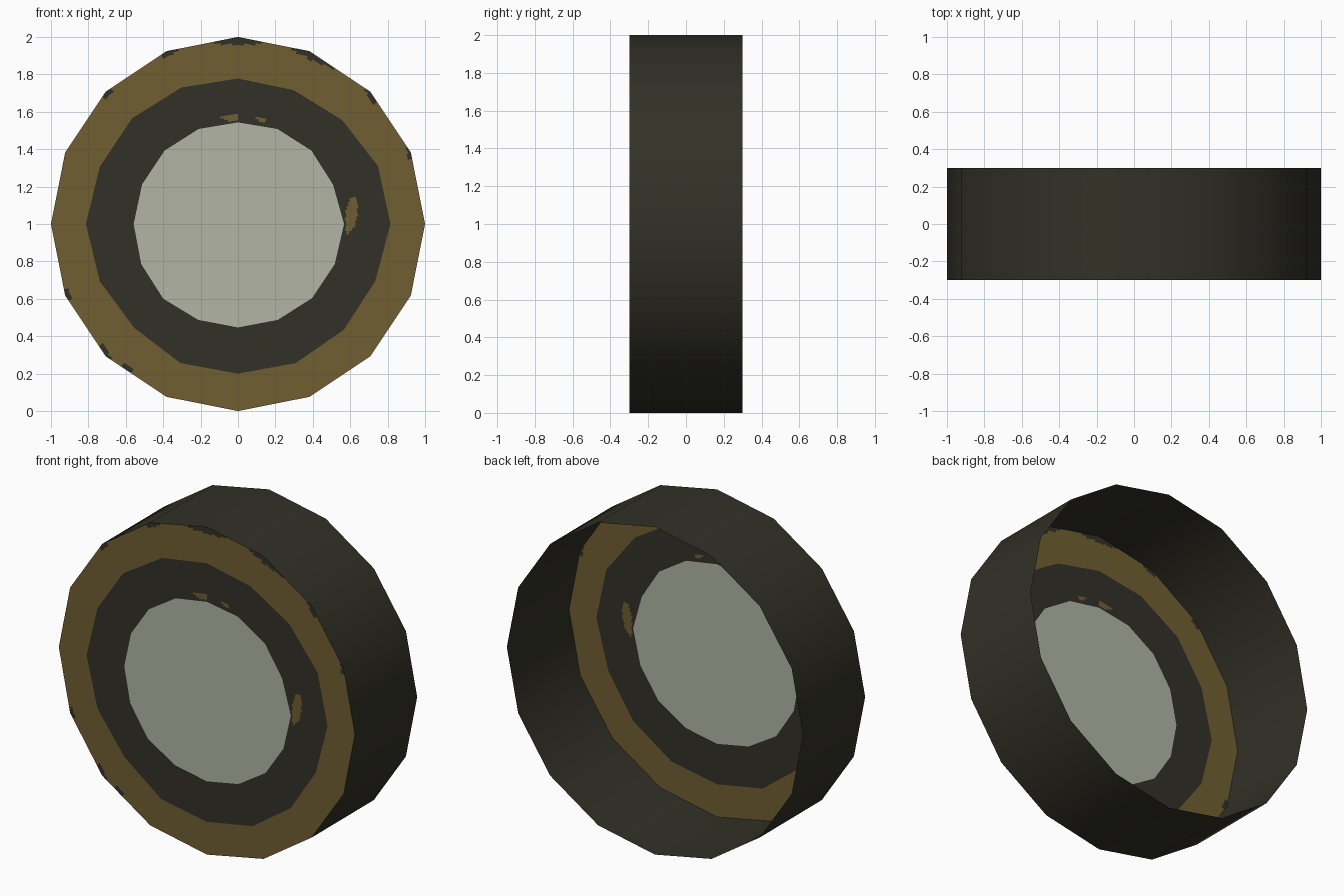
import bpy, bmesh, math

if "Cube" in bpy.data.objects:
    bpy.data.objects.remove(bpy.data.objects["Cube"])

SIDES, SUB = 16, 12          # drum sides, face divisions per side
N = SIDES * SUB
HALF = 0.3                   # half depth of the drum


def material(name, rgb):
    lin = [(c / 255 / 12.92) if c < 10 else ((c / 255 + 0.055) / 1.055) ** 2.4 for c in rgb]
    m = bpy.data.materials.new(name)
    m.diffuse_color = (*lin, 1)
    m.use_nodes = True
    m.node_tree.nodes["Principled BSDF"].inputs["Base Color"].default_value = m.diffuse_color
    return m


dark = material("dark olive", (50, 49, 39))
gold = material("dull gold", (111, 95, 48))
grey = material("pale grey green", (177, 181, 164))


def make_object(name, bm, mats):
    me = bpy.data.meshes.new(name)
    bm.to_mesh(me)
    bm.free()
    for m in mats:
        me.materials.append(m)
    ob = bpy.data.objects.new(name, me)
    bpy.context.collection.objects.link(ob)
    return ob


# Outer wall: open 16-sided tube, smooth around
bm = bmesh.new()
loops = []
for y in (-HALF, HALF):
    loops.append([bm.verts.new((math.cos(k * math.tau / SIDES), y, 1 + math.sin(k * math.tau / SIDES)))
                  for k in range(SIDES)])
for k in range(SIDES):
    n = (k + 1) % SIDES
    f = bm.faces.new((loops[0][k], loops[0][n], loops[1][n], loops[1][k]))
    f.normal_update()
    c = f.calc_center_median()
    if f.normal.x * c.x + f.normal.z * (c.z - 1) < 0:
        f.normal_flip()
    f.smooth = True
make_object("drum_wall", bm, [dark])

# Front disc: boundary radii at each side corner, counted from +x
GREY_R = [.567, .55, .555, .55, .543, .55, .555, .555, .558, .56, .565, .555, .553, .555, .56, .56]
DARK_R = [.815, .81, .787, .775, .778, .79, .80, .80, .813, .80, .785, .805, .80, .805, .80, .795]


def outline(radii):
    """Points along the chords between the given corner radii."""
    pts = []
    for k in range(SIDES):
        a, b = k * math.tau / SIDES, (k + 1) * math.tau / SIDES
        r, q = radii[k], radii[(k + 1) % SIDES]
        for s in range(SUB):
            t = s / SUB
            pts.append((r * math.cos(a) * (1 - t) + q * math.cos(b) * t,
                        r * math.sin(a) * (1 - t) + q * math.sin(b) * t))
    return pts


# Worn patches as ellipses: x, z, half length, half height, tilt in degrees
GOLD_SPOTS = [(-.04, 1.57, .045, .018, 0), (.125, 1.56, .035, .013, -15), (.605, 1.05, .03, .10, -8)]
DARK_SPOTS = [(0, 1.99, .2, .032, 0), (.4, 1.9, .16, .025, -25), (.72, 1.68, .05, .02, -55),
              (.92, 1.37, .035, .015, -75), (-.36, 1.92, .05, .02, 25), (-.7, 1.7, .04, .02, 50),
              (-.91, .62, .03, .02, -70), (-.71, .32, .04, .018, -50), (-.6, .235, .04, .018, -35)]


def in_spots(x, z, spots):
    for sx, sz, a, b, tilt in spots:
        t = math.radians(tilt)
        dx, dz = x - sx, z - sz
        u = dx * math.cos(t) + dz * math.sin(t)
        v = dz * math.cos(t) - dx * math.sin(t)
        if (u / a) ** 2 + (v / b) ** 2 < 1:
            return True
    return False


bm = bmesh.new()


def ring(pts):
    return [bm.verts.new((x, -HALF, 1 + z)) for x, z in pts]


inner, middle, outer = outline(GREY_R), outline(DARK_R), outline([1.0] * SIDES)
prev = ring(inner)
bm.faces.new(prev).material_index = 2          # pale centre
for start, end, base, steps in ((inner, middle, 0, 20), (middle, outer, 1, 16)):
    for i in range(1, steps + 1):
        t = i / steps
        cur = ring([(p[0] + (q[0] - p[0]) * t, p[1] + (q[1] - p[1]) * t) for p, q in zip(start, end)])
        for j in range(N):
            n = (j + 1) % N
            f = bm.faces.new((prev[j], cur[j], cur[n], prev[n]))
            c = f.calc_center_median()
            spots = DARK_SPOTS if base else GOLD_SPOTS
            f.material_index = 1 - base if in_spots(c.x, c.z, spots) else base
        prev = cur
make_object("front_disc", bm, [dark, gold, grey])
